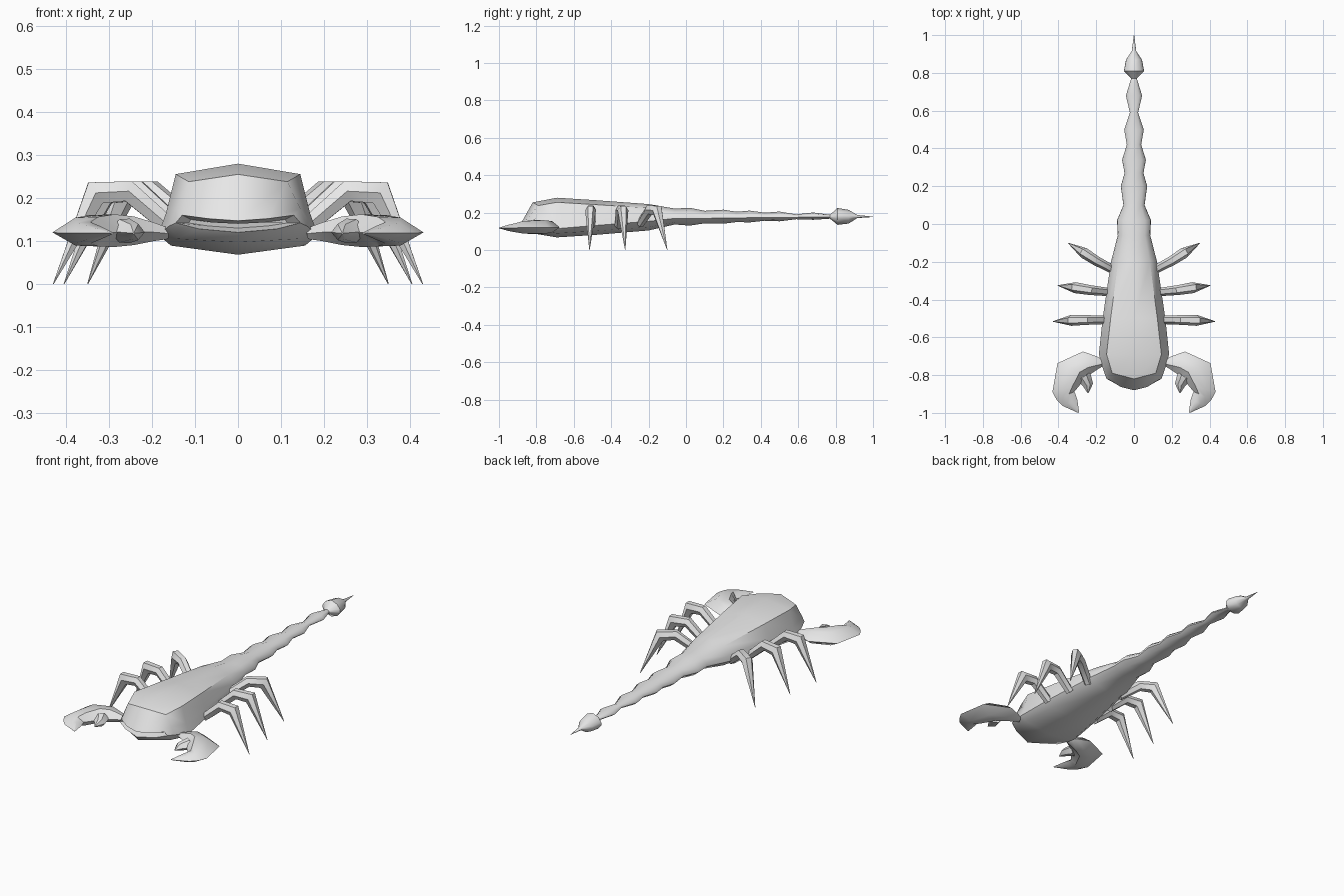
import bpy
import bmesh
import math
from mathutils import Vector

if "Cube" in bpy.data.objects:
    bpy.data.objects.remove(bpy.data.objects["Cube"])

grey = bpy.data.materials.new("shell_grey")
grey.diffuse_color = (0.8, 0.8, 0.8, 1)
grey.use_nodes = True
grey.node_tree.nodes["Principled BSDF"].inputs["Base Color"].default_value = grey.diffuse_color


def loft(name, rings, angle=40):
    """Skin a list of equal-length point rings and cap both ends."""
    bm = bmesh.new()
    vr = [[bm.verts.new(p) for p in r] for r in rings]
    n = len(vr[0])
    for a, b in zip(vr, vr[1:]):
        for i in range(n):
            j = (i + 1) % n
            bm.faces.new((a[i], a[j], b[j], b[i]))
    bm.faces.new(vr[0])
    bm.faces.new(vr[-1])
    bmesh.ops.recalc_face_normals(bm, faces=bm.faces)
    me = bpy.data.meshes.new(name)
    bm.to_mesh(me)
    bm.free()
    me.materials.append(grey)
    ob = bpy.data.objects.new(name, me)
    bpy.context.collection.objects.link(ob)
    bpy.ops.object.select_all(action='DESELECT')
    ob.select_set(True)
    bpy.context.view_layer.objects.active = ob
    bpy.ops.object.shade_smooth_by_angle(angle=math.radians(angle))
    return ob


def mirrored(half):
    """Close a half ring (top centre to bottom centre) across x = 0."""
    return half + [(-x, y, z) for x, y, z in half[-2:0:-1]]


# Body and tail: mouth rings first, then stations (y, half width, top, bottom)
FRONT = [
    [(0, -.83, .140), (.06, -.82, .143), (.11, -.79, .150),
     (.115, -.79, .142), (.07, -.81, .135), (0, -.83, .130)],
    [(0, -.88, .147), (.07, -.863, .152), (.13, -.825, .160),
     (.145, -.82, .142), (.09, -.85, .128), (0, -.88, .120)],
    [(0, -.82, .255), (.115, -.79, .238), (.145, -.785, .175),
     (.160, -.78, .135), (.14, -.79, .105), (0, -.865, .097)],
]
STATIONS = [
    (-.69, .186, .280, .068), (-.50, .166, .268, .080), (-.20, .122, .246, .105),
    (-.06, .086, .222, .137), (.02, .090, .226, .131), (.10, .056, .210, .143),
    (.20, .070, .216, .141), (.27, .050, .205, .150), (.34, .063, .211, .148),
    (.42, .038, .200, .157), (.50, .052, .206, .154), (.59, .022, .191, .165),
    (.68, .043, .201, .162), (.77, .015, .189, .168), (.81, .054, .225, .135),
    (.87, .042, .215, .142), (.915, .012, .188, .171), (1.0, .001, .179, .177),
]
BODY_X, BODY_Z = (0, .78, .90, 1, .84, 0), (1, .885, .46, .22, .10, 0)
TAIL_X, TAIL_Z = (0, .65, .97, 1, .65, 0), (1, .84, .58, .40, .14, 0)
rings = [mirrored(h) for h in FRONT]
for y, w, top, bot in STATIONS:
    k = min(1, max(0, (y + .69) / .7))
    half = []
    for bx, bz, tx, tz in zip(BODY_X, BODY_Z, TAIL_X, TAIL_Z):
        half.append(((bx + (tx - bx) * k) * w, y,
                     bot + (bz + (tz - bz) * k) * (top - bot)))
    rings.append(mirrored(half))
loft("body_and_tail", rings, 45)


# Legs: mitred six-sided tubes along base, upper bend, knee, tip
def leg(name, pts, radii, side):
    pts = [Vector((p[0] * side, p[1], p[2])) for p in pts]
    flat = pts[-1] - pts[0]
    flat.z = 0
    s = Vector((0, 0, 1)).cross(flat).normalized()
    out = []
    for i, (p, r) in enumerate(zip(pts, radii)):
        t0 = (p - pts[max(i - 1, 0)]).normalized()
        t1 = (pts[min(i + 1, len(pts) - 1)] - p).normalized()
        t = (t0 + t1).normalized()
        n = t.cross(s).normalized()
        ref = t1 if t1.length else t0
        miter = 1 / max(.5, t.dot(ref))
        out.append([p + s * (r * math.cos(a)) + n * (r * miter * math.sin(a))
                    for a in (math.tau * q / 6 for q in range(6))])
    loft(name, out)


LEGS = {
    "front_leg": [(.155, -.508, .13), (.255, -.508, .216), (.332, -.510, .212), (.43, -.516, 0)],
    "middle_leg": [(.135, -.360, .13), (.232, -.350, .216), (.312, -.337, .212), (.405, -.325, 0)],
    "rear_leg": [(.105, -.245, .14), (.200, -.195, .216), (.265, -.153, .212), (.35, -.100, 0)],
}

# Pincers: six-sided sections (inner xy, outer xy, middle z, half height)
HAND = [
    ((.160, -.750), (.170, -.715), .117, .014),
    ((.190, -.768), (.200, -.700), .120, .022),
    ((.230, -.795), (.270, -.675), .122, .035),
    ((.237, -.805), (.405, -.737), .122, .040),
    ((.280, -.845), (.432, -.890), .120, .036),
    ((.315, -.887), (.410, -.930), .118, .026),
    ((.300, -.930), (.380, -.962), .118, .018),
    ((.290, -.998), (.296, -1.0), .118, .002),
]
THUMB = [
    ((.232, -.785), (.300, -.830), .122, .030),
    ((.217, -.845), (.268, -.862), .120, .020),
    ((.241, -.896), (.245, -.896), .118, .002),
]


def claw(name, sections, side):
    out = []
    for a, b, z, h in sections:
        ring = []
        for t, v in ((0, 0), (.3, 1), (.65, .95), (1, 0), (.65, -.85), (.3, -.9)):
            ring.append((side * (a[0] + (b[0] - a[0]) * t),
                         a[1] + (b[1] - a[1]) * t, z + h * v))
        out.append(ring)
    loft(name, out)


for label, side in (("right", 1), ("left", -1)):
    for part, pts in LEGS.items():
        leg(f"{label}_{part}", pts, (.022, .026, .029, .001), side)
    claw(f"{label}_pincer", HAND, side)
    claw(f"{label}_pincer_thumb", THUMB, side)
